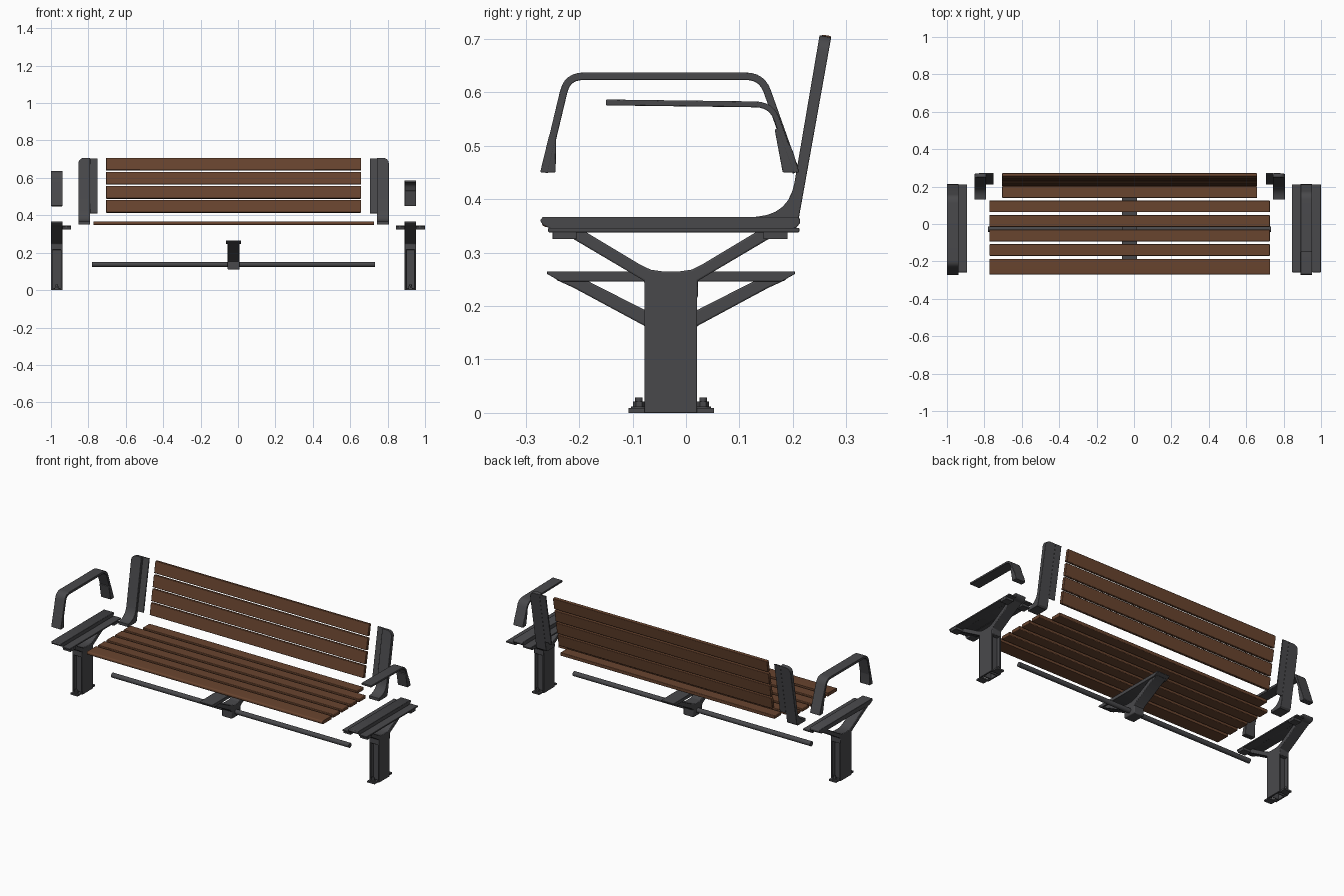
import bpy, bmesh, math
from mathutils import Vector

if "Cube" in bpy.data.objects:
    bpy.data.objects.remove(bpy.data.objects["Cube"])

CX, CY = -0.0235, -0.028          # assembly centre in x, column centre in y


def material(name, rgb):
    m = bpy.data.materials.new(name)
    m.diffuse_color = (*rgb, 1)
    m.use_nodes = True
    m.node_tree.nodes["Principled BSDF"].inputs["Base Color"].default_value = m.diffuse_color
    return m


STEEL = material("dark_steel", (0.066, 0.066, 0.071))
WOOD = material("brown_wood", (0.14, 0.058, 0.028))


def finish(name, bm, mat, bevel=0.0):
    bmesh.ops.recalc_face_normals(bm, faces=bm.faces[:])
    me = bpy.data.meshes.new(name)
    bm.to_mesh(me)
    bm.free()
    me.materials.append(mat)
    me.shade_smooth()
    me.set_sharp_from_angle(angle=math.radians(32))
    ob = bpy.data.objects.new(name, me)
    bpy.context.collection.objects.link(ob)
    if bevel:
        mod = ob.modifiers.new("bevel", 'BEVEL')
        mod.width, mod.segments = bevel, 2
        mod.limit_method, mod.angle_limit = 'ANGLE', math.radians(40)
    return ob


def profile(bm, pts, x0, x1):
    """Extrude a (y, z) outline along x."""
    face = bm.faces.new([bm.verts.new((x0, y, z)) for y, z in pts])
    ext = bmesh.ops.extrude_face_region(bm, geom=[face])["geom"]
    bmesh.ops.translate(bm, vec=(x1 - x0, 0, 0),
                        verts=[v for v in ext if isinstance(v, bmesh.types.BMVert)])


def box(bm, x0, x1, y0, y1, z0, z1):
    profile(bm, [(y0, z0), (y1, z0), (y1, z1), (y0, z1)], x0, x1)


def cylinder(bm, x, y, z0, z1, r, n):
    made = bmesh.ops.create_cone(bm, cap_ends=True, segments=n, radius1=r, radius2=r, depth=z1 - z0)
    bmesh.ops.translate(bm, verts=made["verts"], vec=(x, y, (z0 + z1) / 2))


def fillet(pts, r, n=6):
    """Round the inner corners of an open path."""
    pts = [Vector(p) for p in pts]
    out = [pts[0]]
    for a, b, c in zip(pts, pts[1:], pts[2:]):
        p, q = b + (a - b).normalized() * r, b + (c - b).normalized() * r
        for i in range(n + 1):
            t = i / n
            out.append(p * (1 - t) ** 2 + b * 2 * t * (1 - t) + q * t * t)
    return out + [pts[-1]]


def ribbon(path, t):
    """Closed outline of a strip of thickness t along a path."""
    left, right = [], []
    for i, p in enumerate(path):
        d = (path[min(i + 1, len(path) - 1)] - path[max(i - 1, 0)]).normalized()
        n = Vector((-d.y, d.x)) * t / 2
        left.append(p + n)
        right.append(p - n)
    return [tuple(p) for p in left + right[::-1]]


def mirror_y(pts):
    """Complete a half outline (front side) about the column centre."""
    return pts + [(2 * CY - y, z) for y, z in reversed(pts)]


# Legs: column, spreading arms, seat rail, flanges, feet
def leg(name, x, flange_sides):
    a, b = x - 0.031, x + 0.031
    bm = bmesh.new()
    for s in (a, b - 0.009):                       # column side walls
        box(bm, s, s + 0.009, -0.078, 0.021, 0, 0.255)
    for y in (-0.055, -0.008):                     # recessed webs
        box(bm, a + 0.008, b - 0.008, y, y + 0.007, 0, 0.25)
    finish(name + "_column", bm, STEEL, 0.002)

    bm = bmesh.new()
    lower = [(-0.25, 0.346), (-0.21, 0.325), (-0.078, 0.247), (-0.078, 0.215)]
    upper = [(-0.2, 0.346), (-0.085, 0.277), (-0.066, 0.268), (-0.045, 0.265)]
    profile(bm, mirror_y(lower) + mirror_y(upper)[::-1], a, b)
    finish(name + "_arms", bm, STEEL, 0.003)

    bm = bmesh.new()
    profile(bm, [(-0.273, 0.36), (-0.268, 0.352), (-0.245, 0.34), (0.19, 0.34), (0.207, 0.347),
                 (0.214, 0.356), (0.213, 0.364), (0.208, 0.367), (-0.268, 0.367)], a, b)
    finish(name + "_seat_rail", bm, STEEL, 0.002)

    bm = bmesh.new()
    for s in flange_sides:
        x0, x1 = sorted((x + s * 0.03, x + s * 0.077))
        box(bm, x0, x1, -0.258, 0.212, 0.338, 0.346)
        for y in (-0.25, 0.145):
            box(bm, x0, x1, y, y + 0.045, 0.325, 0.339)
    finish(name + "_flange", bm, STEEL, 0.0015)

    bm = bmesh.new()
    for s in (-1, 1):
        y0, y1 = sorted((CY + s * 0.04, CY + s * 0.08))
        box(bm, a + 0.008, b - 0.008, y0, y1, 0, 0.009)
        y = CY + s * 0.06
        cylinder(bm, x, y, 0.009, 0.012, 0.015, 16)
        cylinder(bm, x, y, 0.012, 0.021, 0.011, 6)
        cylinder(bm, x, y, 0.021, 0.029, 0.007, 12)
    finish(name + "_foot_bolts", bm, STEEL)


leg("left_leg", -0.969, [1])
leg("right_leg", 0.922, [-1, 1])

# Armrests: bent strips with flared feet
REAR_FOOT = [(0.181, 0.45), (0.212, 0.45), (0.2, 0.49), (0.176, 0.535), (0.166, 0.53)]


def armrest(name, path, t, x, feet):
    bm = bmesh.new()
    profile(bm, ribbon(fillet(path, 0.03), t), x - 0.031, x + 0.031)
    for f in feet:
        profile(bm, f, x - 0.0308, x + 0.0308)
    finish(name, bm, STEEL, 0.002)


armrest("left_armrest", [(-0.265, 0.45), (-0.222, 0.63), (0.142, 0.63), (0.206, 0.45)], 0.014, -0.969,
        [[(-0.273, 0.45), (-0.244, 0.45), (-0.243, 0.515), (-0.24, 0.53), (-0.256, 0.52)], REAR_FOOT])
armrest("right_armrest", [(-0.15, 0.581), (0.16, 0.577), (0.206, 0.45)], 0.011, 0.922, [REAR_FOOT])


# Back brackets: leaning plate with curved foot, and thin flange behind the slats
def lean(z):
    """y of the rear face of the backrest at height z."""
    return 0.21 + (z - 0.36) * 0.18


def back_bracket(name, s):
    outer, mid, inner = (CX + s * d for d in (0.83, 0.767, 0.728))
    bm = bmesh.new()
    curve = fillet([(0.25, 0.707), (0.193, 0.372), (0.13, 0.367)], 0.06)
    profile(bm, [tuple(p) for p in curve] + [(0.13, 0.35), (0.2, 0.35), (0.21, 0.358), (lean(0.703), 0.703)],
            mid, outer)
    corner = [e for e in bm.edges if all(abs(v.co.x - outer) < 1e-4 and v.co.z > 0.69 for v in e.verts)]
    bmesh.ops.bevel(bm, geom=corner, offset=0.03, segments=6, profile=0.5, affect='EDGES')
    finish(name + "_plate", bm, STEEL, 0.0015)
    bm = bmesh.new()
    x0, x1 = sorted((mid, inner))
    profile(bm, [(lean(0.41) - 0.007, 0.412), (lean(0.41), 0.41),
                 (lean(0.703), 0.703), (lean(0.703) - 0.007, 0.704)], x0, x1)
    finish(name + "_flange", bm, STEEL, 0.001)


back_bracket("left_back_bracket", -1)
back_bracket("right_back_bracket", 1)

# Backrest slats
for i, (z0, z1) in enumerate([(0.413, 0.48), (0.488, 0.555), (0.563, 0.63), (0.639, 0.705)]):
    bm = bmesh.new()
    profile(bm, [(lean(z0), z0), (lean(z1), z1), (lean(z1) - 0.018, z1 + 0.003), (lean(z0) - 0.018, z0 + 0.003)],
            CX - 0.682, CX + 0.682)
    finish(f"back_slat_{i + 1}", bm, WOOD, 0.003)

# Seat slats, the rear one shorter to clear the brackets
for i, (y0, y1, half) in enumerate([(0.14, 0.202, 0.682), (0.063, 0.125, 0.75), (-0.015, 0.048, 0.75),
                                    (-0.093, -0.03, 0.75), (-0.17, -0.108, 0.75)]):
    bm = bmesh.new()
    box(bm, CX - half, CX + half, y0, y1, 0.348, 0.367)
    finish(f"seat_slat_{i + 1}", bm, WOOD, 0.003)
bm = bmesh.new()
nose = fillet([(-0.187, 0.367), (-0.27, 0.367), (-0.27, 0.348), (-0.187, 0.348)], 0.0093, 5)
profile(bm, [tuple(p) for p in nose], CX - 0.75, CX + 0.75)
finish("front_seat_slat", bm, WOOD)

# Cross tube
bm = bmesh.new()
tube = [(CY + 0.0135 * math.cos(i * math.pi / 12), 0.138 + 0.0135 * math.sin(i * math.pi / 12)) for i in range(24)]
profile(bm, tube, CX - 0.757, CX + 0.757)
finish("cross_tube", bm, STEEL)

# Middle support: clamp block, arms and top strip
bm = bmesh.new()
box(bm, CX - 0.032, CX + 0.032, -0.068, 0.012, 0.11, 0.185)
finish("middle_clamp", bm, STEEL, 0.005)
bm = bmesh.new()
profile(bm, mirror_y([(-0.245, 0.25), (-0.21, 0.234), (-0.078, 0.163), (-0.066, 0.15)])
        + mirror_y([(-0.19, 0.25), (-0.08, 0.194), (-0.05, 0.184)])[::-1], CX - 0.032, CX + 0.032)
finish("middle_arms", bm, STEEL, 0.003)
bm = bmesh.new()
profile(bm, mirror_y([(-0.26, 0.265), (-0.26, 0.26), (-0.235, 0.246)]), CX - 0.04, CX + 0.04)
finish("middle_top_strip", bm, STEEL, 0.001)
